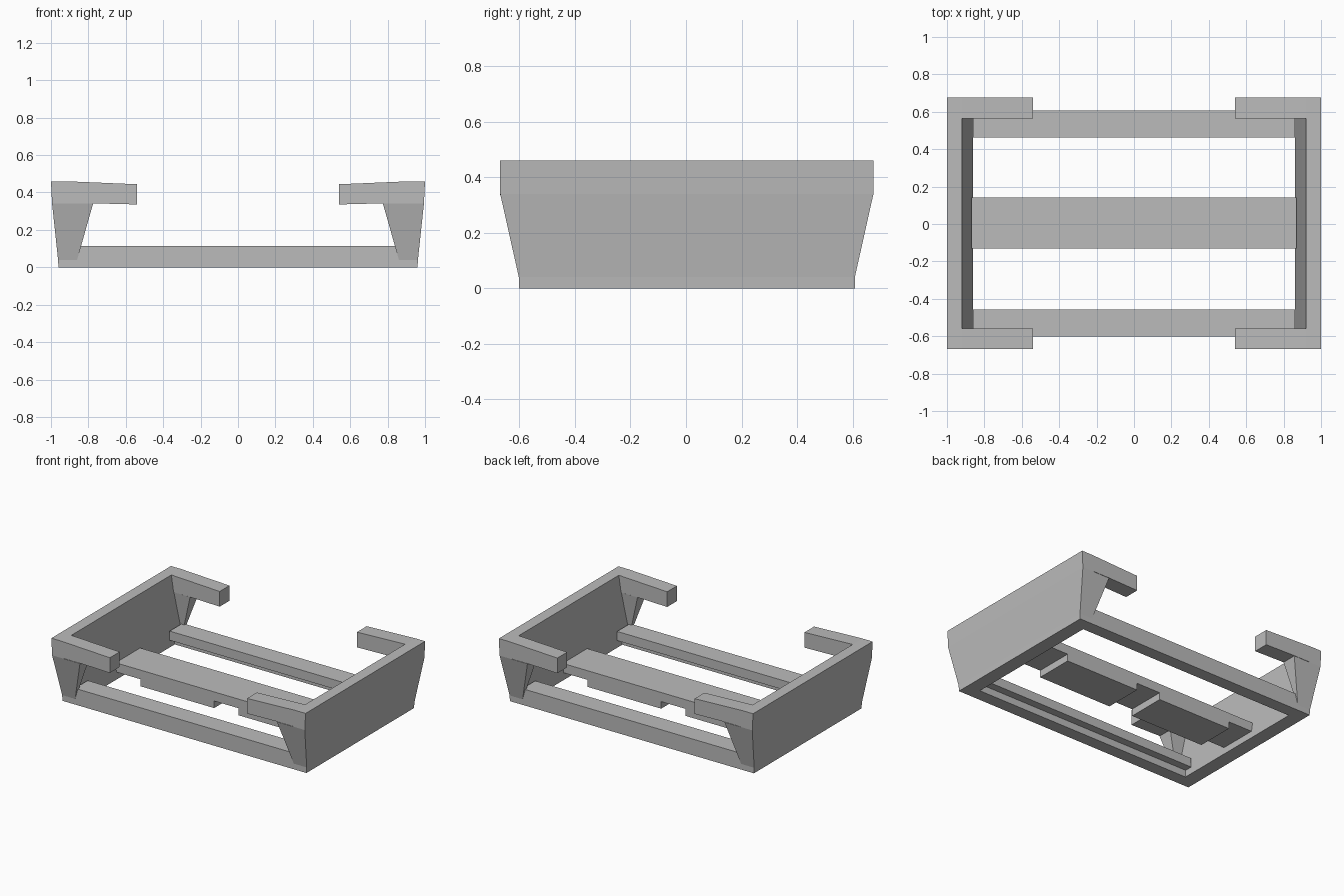
import bpy, bmesh

cube = bpy.data.objects.get("Cube")
if cube:
    bpy.data.objects.remove(cube, do_unlink=True)

grey = bpy.data.materials.new("plain grey")
grey.use_nodes = True
grey.diffuse_color = (0.5, 0.5, 0.5, 1)
grey.node_tree.nodes["Principled BSDF"].inputs["Base Color"].default_value = (0.5, 0.5, 0.5, 1)

Y_SHIFT = 0.003


def skin(name, rings, sx=1, sy=1):
    """Join matching closed rings into a capped solid, flipped by the signs."""
    bm = bmesh.new()
    loops = [[bm.verts.new((x * sx, y * sy + Y_SHIFT, z)) for x, y, z in r] for r in rings]
    n = len(loops[0])
    for a, b in zip(loops, loops[1:]):
        for i in range(n):
            j = (i + 1) % n
            bm.faces.new((a[i], a[j], b[j], b[i]))
    bm.faces.new(loops[0])
    bm.faces.new(loops[-1])
    bmesh.ops.recalc_face_normals(bm, faces=bm.faces)
    mesh = bpy.data.meshes.new(name)
    bm.to_mesh(mesh)
    bm.free()
    mesh.materials.append(grey)
    obj = bpy.data.objects.new(name, mesh)
    bpy.context.collection.objects.link(obj)
    return obj


def rect(z, x0, x1, y0, y1):
    return [(x0, y0, z), (x1, y0, z), (x1, y1, z), (x0, y1, z)]


# Flared side walls
for sx, side in ((1, "left"), (-1, "right")):
    skin(side + "_wall", [
        rect(0, 0.86, 0.96, -0.605, 0.605),
        rect(0.04, 0.862, 0.962, -0.605, 0.605),
        rect(0.34, 0.902, 0.994, -0.672, 0.672),
        rect(0.46, 0.92, 1.0, -0.672, 0.672),
    ], sx)

    for sy, end in ((-1, "front"), (1, "back")):
        # Tapered corner webs under the hooks
        skin(f"{end}_{side}_web", [
            rect(0.04, 0.86, 0.9, 0.6, 0.605),
            rect(0.34, 0.775, 0.93, 0.565, 0.672),
        ], sx, sy)
        # Hook arms reaching inward at the top
        arm = [(0.54, 0.336), (0.775, 0.342), (0.92, 0.342), (0.92, 0.46), (0.54, 0.444)]
        skin(f"{end}_{side}_arm", [[(x, y, z) for x, z in arm] for y in (0.562, 0.672)], sx, sy)

# Stepped end rails
rail = [(0.605, 0), (0.605, 0.115), (0.46, 0.115), (0.46, 0.05), (0.515, 0.05), (0.515, 0)]
for sy, end in ((-1, "front"), (1, "back")):
    skin(end + "_rail", [[(x, y, z) for y, z in rail] for x in (-0.862, 0.862)], 1, sy)

# Centre crossbar with two pads underneath
half = [(0.095, 0.05), (0.095, 0), (0.675, 0), (0.675, 0.05), (0.87, 0.05), (0.87, 0.115)]
bar = half + [(-x, z) for x, z in reversed(half)]
skin("centre_crossbar", [[(x, y, z) for x, z in bar] for y in (-0.135, 0.14)])
